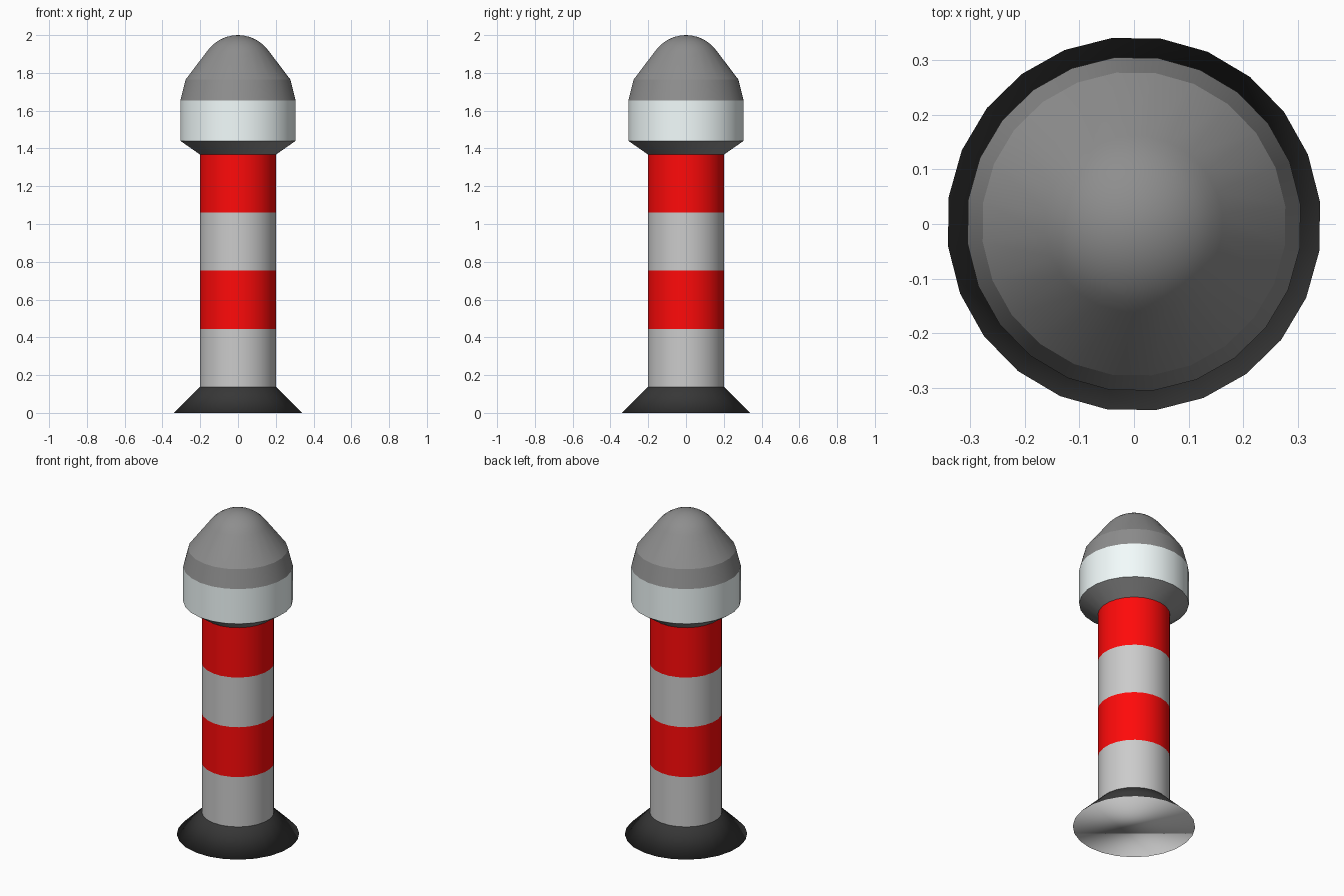
import bpy, bmesh
from math import cos, sin, pi, radians

if "Cube" in bpy.data.objects:
    bpy.data.objects.remove(bpy.data.objects["Cube"])

SIDES, OFFSET = 24, radians(6.8)


def material(name, rgb):
    m = bpy.data.materials.new(name)
    m.diffuse_color = (*rgb, 1)
    m.use_nodes = True
    m.node_tree.nodes["Principled BSDF"].inputs["Base Color"].default_value = m.diffuse_color
    return m


red = material("red", (1.0, 0.003, 0.003))
black = material("near_black", (0.038, 0.038, 0.038))
dark = material("dark_grey", (0.27, 0.27, 0.27))
plain = material("plain_grey", (0.8, 0.8, 0.8))
glass = material("pale_glass", (0.9, 0.98, 0.98))


def lathe(name, profile, mat, base_mat=None, angle=18):
    """Revolve (radius, z) points about z; base_mat adds a disc under the first ring."""
    bm = bmesh.new()
    rings = [[bm.verts.new((r * cos(OFFSET + 2 * pi * i / SIDES),
                            r * sin(OFFSET + 2 * pi * i / SIDES), z))
              for i in range(SIDES)] for r, z in profile]
    for a, b in zip(rings, rings[1:]):
        for i in range(SIDES):
            j = (i + 1) % SIDES
            bm.faces.new((a[i], a[j], b[j], b[i]))
    if base_mat:
        bm.faces.new(rings[0][::-1]).material_index = 1
    bmesh.ops.remove_doubles(bm, verts=bm.verts[:], dist=0.0001)
    mesh = bpy.data.meshes.new(name)
    bm.to_mesh(mesh)
    bm.free()
    for m in (mat, base_mat):
        if m:
            mesh.materials.append(m)
    obj = bpy.data.objects.new(name, mesh)
    bpy.context.collection.objects.link(obj)
    bpy.ops.object.select_all(action='DESELECT')
    obj.select_set(True)
    bpy.context.view_layer.objects.active = obj
    bpy.ops.object.shade_smooth_by_angle(angle=radians(angle))


# flared foot, shaded smoothly around its rim into the underside
lathe("foot", [(0.343, 0), (0.203, 0.137)], black, base_mat=plain, angle=180)

# striped tower
bands = [0.137, 0.445, 0.753, 1.06, 1.368]
for i, (z0, z1) in enumerate(zip(bands, bands[1:])):
    lathe(f"tower_band_{i + 1}", [(0.203, z0), (0.203, z1)], red if i % 2 else plain)

# lamp room
lathe("gallery_collar", [(0.203, 1.368), (0.307, 1.44)], dark)
lathe("lamp_room", [(0.307, 1.44), (0.307, 1.655)], glass)

# roof: two sloped rings running into a rounded cap
cap = [(0.201 * cos(radians(a)), 1.8 + 0.2 * sin(radians(a)))
       for a in (36, 45, 54, 63, 72, 81, 90)]
lathe("roof", [(0.307, 1.655), (0.279, 1.765)] + cap, dark)
